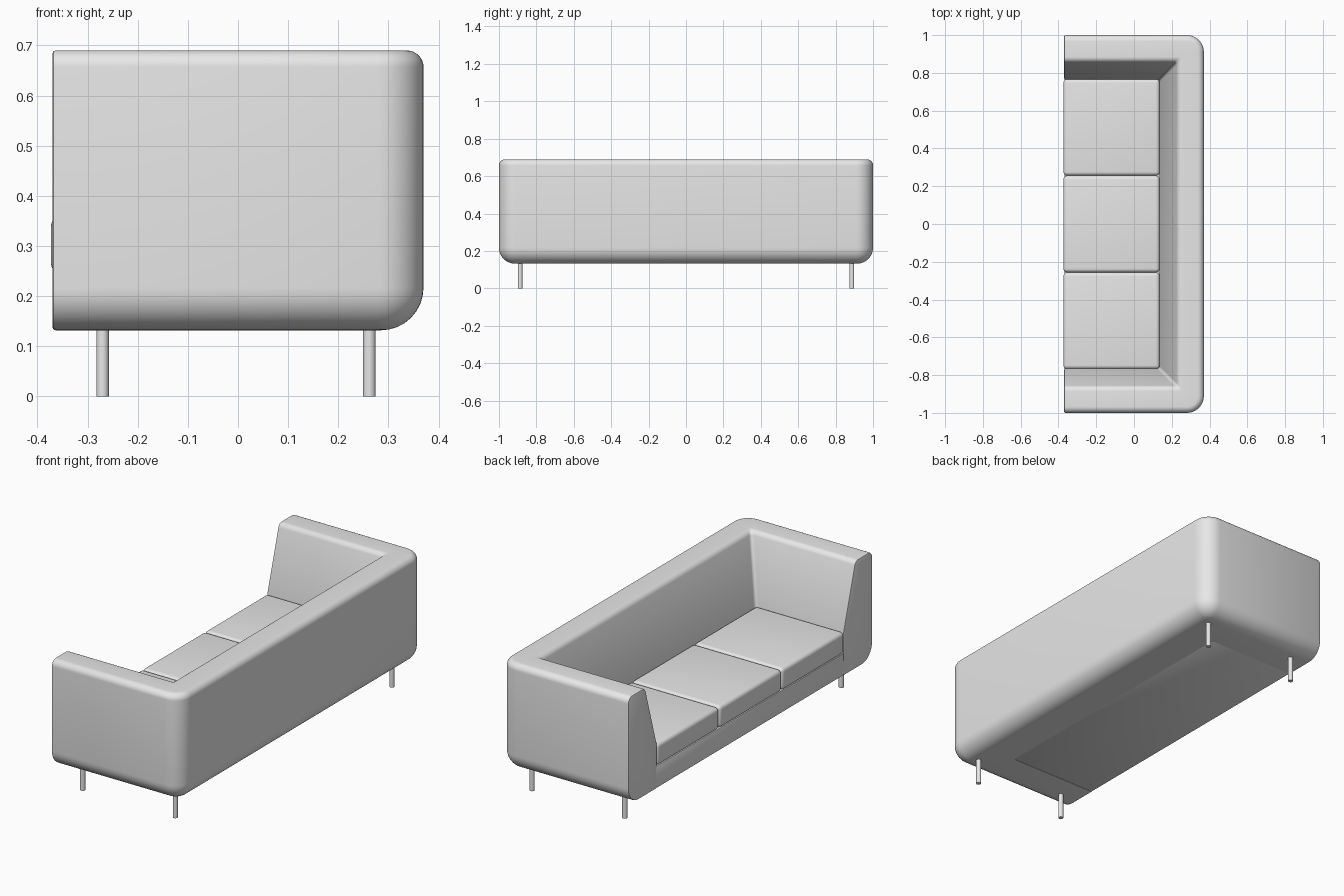
import bpy, bmesh, math
from mathutils import Vector

cube = bpy.data.objects.get("Cube")
if cube:
    bpy.data.objects.remove(cube)

grey = bpy.data.materials.new("grey")
grey.diffuse_color = (0.8, 0.8, 0.8, 1)
grey.use_nodes = True
grey.node_tree.nodes["Principled BSDF"].inputs["Base Color"].default_value = (0.8, 0.8, 0.8, 1)

BACK, SIDE, FRONT = 0.37, 1.0, -0.37     # outer faces of the sofa
BOTTOM, TOP, SEAT = 0.132, 0.69, 0.36


def finish(name, bm):
    bmesh.ops.recalc_face_normals(bm, faces=bm.faces[:])
    mesh = bpy.data.meshes.new(name)
    bm.to_mesh(mesh)
    bm.free()
    mesh.materials.append(grey)
    ob = bpy.data.objects.new(name, mesh)
    bpy.context.collection.objects.link(ob)
    bpy.ops.object.select_all(action='DESELECT')
    ob.select_set(True)
    bpy.context.view_layer.objects.active = ob
    bpy.ops.object.shade_smooth_by_angle(angle=math.radians(35))
    return ob


def rounded_box(name, lo, hi, radius, segments):
    bm = bmesh.new()
    bmesh.ops.create_cube(bm, size=1)
    for v in bm.verts:
        v.co = [l + (c + 0.5) * (h - l) for c, l, h in zip(v.co, lo, hi)]
    bmesh.ops.bevel(bm, geom=bm.edges[:], offset=radius, segments=segments,
                    profile=0.5, affect='EDGES')
    return finish(name, bm)


def fillet(points):
    """Round each (x, y, radius) corner of a closed outline."""
    out = []
    for i, (x, y, r) in enumerate(points):
        p = Vector((x, y))
        if r == 0:
            out.append(p)
            continue
        a = (Vector(points[i - 1][:2]) - p).normalized()
        b = (Vector(points[(i + 1) % len(points)][:2]) - p).normalized()
        half = a.angle(b) / 2
        centre = p + (a + b).normalized() * r / math.sin(half)
        t = r / math.tan(half)
        u, w = p + a * t - centre, p + b * t - centre
        sweep = u.angle_signed(w)
        n = 8
        for k in range(n + 1):
            ang = -sweep * k / n
            out.append(centre + Vector((u.x * math.cos(ang) - u.y * math.sin(ang),
                                        u.x * math.sin(ang) + u.y * math.cos(ang))))
    return out


# Arm and back cross-section: depth from the outer face, height
profile = fillet([(0, BOTTOM, 0.085), (0, TOP, 0.033), (0.138, TOP, 0.03),
                  (0.235, SEAT, 0), (0.235, BOTTOM, 0)])


def path(d):
    """U-shaped plan line at depth d, as (x, y) stations."""
    r = max(0.09 - d, 0.015)
    cx, cy = BACK - d - r, SIDE - d - r
    arc = [(cx + r * math.cos(a), cy + r * math.sin(a))
           for a in (math.pi / 2 * (1 - k / 10) for k in range(11))]
    half = [(FRONT, SIDE - d)] + arc
    return half + [(x, -y) for x, y in reversed(half)]


# Wraparound shell: the section swept along the U
bm = bmesh.new()
lines = [[bm.verts.new((x, y, z)) for x, y in path(d)] for d, z in profile]
for i, line in enumerate(lines):
    nxt = lines[(i + 1) % len(lines)]
    for k in range(len(line) - 1):
        bm.faces.new((line[k], line[k + 1], nxt[k + 1], nxt[k]))
caps = [bm.faces.new([l[k] for l in lines]) for k in (0, -1)]
bmesh.ops.recalc_face_normals(bm, faces=bm.faces[:])
rim = list({e for f in caps for e in f.edges})
bmesh.ops.bevel(bm, geom=rim, offset=0.006, segments=2, profile=0.5, affect='EDGES')
finish("arms_and_back", bm)

# Seat base and three cushions
rounded_box("seat_base", (-0.368, -0.767, BOTTOM), (0.137, 0.767, 0.247), 0.005, 2)
width = 1.536 / 3
for i, label in enumerate(("right", "middle", "left")):
    y0 = -0.768 + i * width
    rounded_box("seat_cushion_" + label, (-0.373, y0, 0.246),
                (0.136, y0 + width, SEAT), 0.02, 5)

# Legs
for x, end in ((-0.27, "front"), (0.262, "back")):
    for y, side in ((-0.887, "right"), (0.887, "left")):
        bm = bmesh.new()
        bmesh.ops.create_cone(bm, cap_ends=True, segments=24, radius1=0.0125,
                              radius2=0.0125, depth=0.14)
        bmesh.ops.translate(bm, verts=bm.verts[:], vec=(x, y, 0.07))
        finish("leg_" + end + "_" + side, bm)
